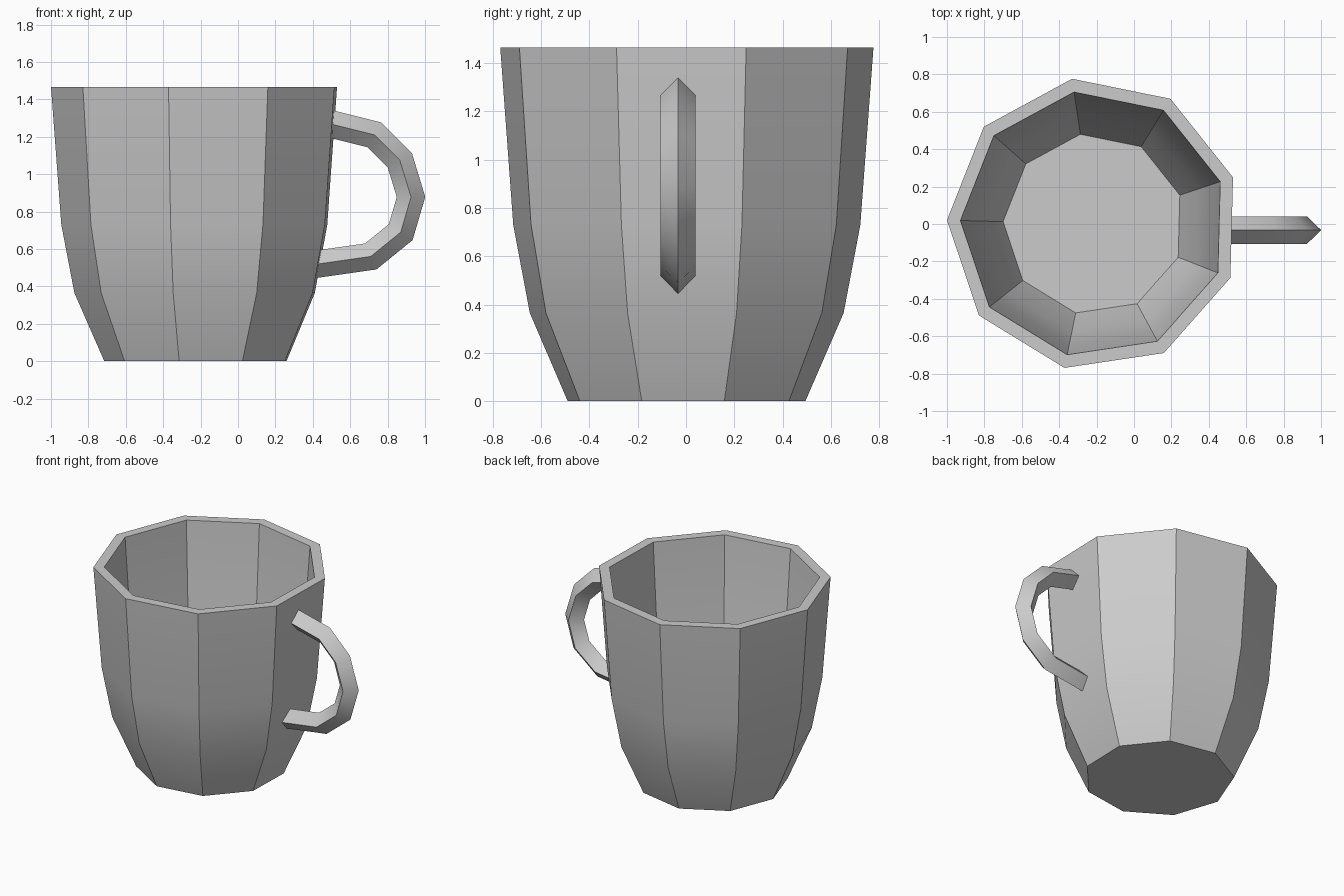
import bpy, bmesh, math
from mathutils import Vector

cube = bpy.data.objects.get("Cube")
if cube:
    bpy.data.objects.remove(cube)

SIDES = 9
CENTRE_X = -0.215
START = math.radians(178.5)

grey = bpy.data.materials.new("plain_grey")
grey.use_nodes = True
colour = (0.6, 0.6, 0.6, 1)
grey.diffuse_color = colour
grey.node_tree.nodes["Principled BSDF"].inputs["Base Color"].default_value = colour


def skin_rings(name, rings):
    """Join equal rings of points into a capped, angle-smoothed mesh object."""
    bm = bmesh.new()
    loops = [[bm.verts.new(p) for p in ring] for ring in rings]
    for a, b in zip(loops, loops[1:]):
        n = len(a)
        for i in range(n):
            j = (i + 1) % n
            bm.faces.new((a[i], a[j], b[j], b[i]))
    bm.faces.new(loops[0])
    bm.faces.new(loops[-1])
    bmesh.ops.recalc_face_normals(bm, faces=bm.faces)
    mesh = bpy.data.meshes.new(name)
    bm.to_mesh(mesh)
    bm.free()
    mesh.materials.append(grey)
    obj = bpy.data.objects.new(name, mesh)
    bpy.context.collection.objects.link(obj)
    bpy.ops.object.select_all(action='DESELECT')
    obj.select_set(True)
    bpy.context.view_layer.objects.active = obj
    bpy.ops.object.shade_smooth_by_angle(angle=math.radians(30))
    return obj


def polygon_ring(radius, z):
    angles = [START + math.tau * i / SIDES for i in range(SIDES)]
    return [(CENTRE_X + radius * math.cos(a), radius * math.sin(a), z) for a in angles]


# Cup: up the outside, over the flat rim and down the inside to the floor
cup_profile = [(0.5, 0), (0.66, 0.365), (0.73, 0.73), (0.785, 1.465),
               (0.713, 1.465), (0.66, 0.735), (0.592, 0.385), (0.485, 0.11)]
skin_rings("cup_body", [polygon_ring(r, z) for r, z in cup_profile])

# Handle: diamond section mitred along a bent path, ends buried in the wall
HANDLE_Y = -0.033
HALF = 0.073
path = [Vector(p) for p in [(0.47, 1.275), (0.73, 1.21), (0.865, 1.075), (0.925, 0.878),
                            (0.87, 0.69), (0.71, 0.56), (0.4, 0.516)]]
handle_rings = []
for i, p in enumerate(path):
    before = (p - path[i - 1]).normalized() if i else (path[1] - p).normalized()
    after = (path[i + 1] - p).normalized() if i < len(path) - 1 else before
    tangent = (before + after).normalized()
    offset = Vector((-tangent.y, tangent.x)) * HALF / tangent.dot(after)
    outer, inner = p + offset, p - offset
    handle_rings.append([(outer.x, HANDLE_Y, outer.y), (p.x, HANDLE_Y + HALF, p.y),
                         (inner.x, HANDLE_Y, inner.y), (p.x, HANDLE_Y - HALF, p.y)])
skin_rings("handle", handle_rings)
